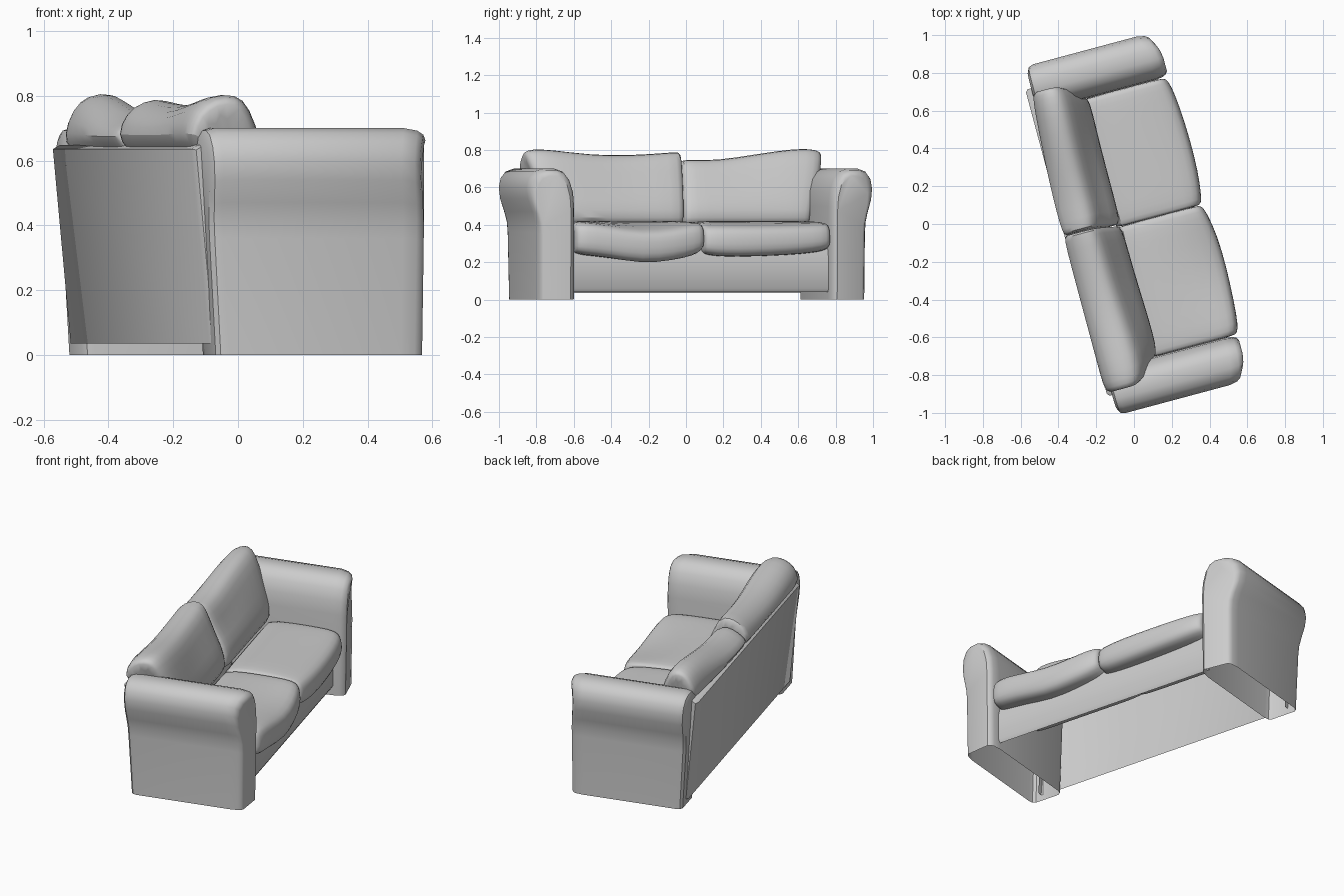
import bpy, bmesh, math
from mathutils import Matrix

if "Cube" in bpy.data.objects:
    bpy.data.objects.remove(bpy.data.objects["Cube"])

TURN = Matrix.Rotation(math.radians(15), 4, 'Z')   # whole sofa is turned on the floor

fabric = bpy.data.materials.new("grey fabric")
fabric.diffuse_color = (0.6, 0.6, 0.6, 1)
fabric.use_nodes = True
fabric.node_tree.nodes["Principled BSDF"].inputs["Base Color"].default_value = fabric.diffuse_color


def finish(name, bm, subdiv=0, angle=40):
    """Turn the part, make an object, add modifiers and smooth shading."""
    bm.transform(TURN)
    mesh = bpy.data.meshes.new(name)
    bm.to_mesh(mesh)
    bm.free()
    mesh.materials.append(fabric)
    ob = bpy.data.objects.new(name, mesh)
    bpy.context.collection.objects.link(ob)
    if subdiv:
        m = ob.modifiers.new("subdivision", 'SUBSURF')
        m.levels = m.render_levels = subdiv
    bpy.ops.object.select_all(action='DESELECT')
    ob.select_set(True)
    bpy.context.view_layer.objects.active = ob
    bpy.ops.object.shade_smooth_by_angle(angle=math.radians(angle))


def loft(rings, closed=True):
    """Skin a list of rings; closed rings also get both ends capped."""
    bm = bmesh.new()
    vs = [[bm.verts.new(p) for p in ring] for ring in rings]
    n = len(vs[0])
    for a, b in zip(vs, vs[1:]):
        for i in range(n if closed else n - 1):
            j = (i + 1) % n
            bm.faces.new((a[i], a[j], b[j], b[i]))
    if closed:
        bm.faces.new(vs[0])
        bm.faces.new(vs[-1])
        bmesh.ops.recalc_face_normals(bm, faces=bm.faces)
    return bm


# Arms: rolled profile (across, height) lofted front to back, open underneath
ARM = [(.706, 0), (.706, .50), (.713, .58), (.735, .645), (.768, .685), (.81, .70),
       (.87, .70), (.915, .685), (.944, .65), (.955, .60), (.948, .54),
       (.925, .47), (.912, .42), (.908, .36), (.905, 0)]
# (position, inset) of each station
ARM_STATIONS = [(-.302, .03), (-.29, .008), (-.265, 0), (.30, 0),
                (.345, .008), (.365, .02), (.374, .038)]


def arm(name, side, shift):
    rings = []
    for u, d in ARM_STATIONS:
        ring = []
        for v, z in ARM:
            vv = .815 + (v - .815) * (1 - d / .13)
            zz = z * (1 - d / .70)
            if u < 0:
                du = shift - .035 * z / .64
            else:      # front leans out a little and curves away at the outer side
                du = .016 * min(z, .5) - .004 - .035 * (max(0, v - .8) / .15) ** 2
            ring.append((u + du, side * vv, zz))
        rings.append(ring)
    bm = loft(rings)
    low = [f for f in bm.faces if all(v.co.z < .001 for v in f.verts)]
    bmesh.ops.delete(bm, geom=low, context='FACES_ONLY')
    finish(name, bm, angle=35)


arm("left_arm", 1, 0)
arm("right_arm", -1, -.006)

# Back panel: leaning sheet with folded sides and top
finish("back_panel", loft([
    [(-.315 + d, v, .035), (-.372 + d, v, .635 - d * .2), (-.35 + d, v, .648 - d * .2),
     (-.24, v, .645)]
    for v, d in ((-.845, .04), (-.845, .012), (-.83, 0), (.82, 0), (.835, .012),
                 (.835, .04))], closed=False))

# Front rail below the seat, open underneath and behind
finish("front_rail", loft([
    [(.295, v, .04), (.307, v, .06), (.307, v, .22), (.29, v, .28),
     (.22, v, .30)]
    for v in (.72, 0, -.72)], closed=False))


# Seat cushions: (position, bow, sag of top front edge, sag of underside, inset)
def seat_cushion(name, stations):
    rings = []
    for v, bow, top, under, d in stations:
        f = .380 + bow - d
        rings.append([(-.09, v, .27 + d), (-.10, v, .33), (-.09, v, .415 - d),
                      (.06, v, .422 - d), (.24, v, .42 - d - top * .3),
                      (f - .035, v, .415 - d - top), (f - .005, v, .39 - d - top),
                      (f + .005, v, .34 - top * .6), (f + .005, v, .27 - under * .8),
                      (f - .02, v, .238 - under + d), (f - .07, v, .23 - under + d),
                      (.10, v, .24 + d)])
    finish(name, loft(rings), subdiv=1, angle=60)


seat_cushion("left_seat_cushion", [
    (.004, -.01, .01, -.01, .02), (.012, -.005, .015, -.005, .008),
    (.06, .0, .02, .0, 0), (.18, .015, .02, .005, 0),
    (.36, .018, .02, .0, 0), (.54, .01, .015, -.01, 0), (.66, -.005, .01, -.025, 0),
    (.70, -.015, 0, -.03, .008), (.708, -.02, 0, -.03, .02)])
seat_cushion("right_seat_cushion", [
    (-.708, -.005, .0, -.01, .02), (-.70, .0, .0, -.01, .008), (-.66, .01, .0, -.005, 0),
    (-.54, .02, .015, .005, 0), (-.34, .03, .05, .045, 0), (-.17, .025, .035, .025, 0),
    (-.05, .005, .01, .0, 0), (.0, -.005, .0, -.02, .008), (.008, -.01, 0, -.03, .02)])


# Back cushions: (foot position, top position, crest height, front shift, inset, rear shift)
def back_cushion(name, stations):
    rings = []
    for vl, vt, h, s, d, w in stations:
        prof = [(-.24 + d, .39, 0), (-.29 + d, .56, .2), (-.36 + d + w * .5, .64, .7),
                (-.388 + d + w, .675, 1), (-.36 + d + w, h - .045, 1),
                (-.295 + w * .5, h - .005 - d * .5, 1), (-.225 + s, h + .003 - d * .5, 1),
                (-.18 + s - d, h - .04, .95), (-.135 + s - d, h - .15, .7),
                (-.08 + s * .6 - d, .53, .2), (-.055 + s * .6 - d, .43, 0),
                (-.09 - d, .385, 0)]
        rings.append([(u, vl + (vt - vl) * t, z) for u, z, t in prof])
    finish(name, loft(rings), subdiv=1, angle=60)


back_cushion("left_back_cushion", [
    (.014, .034, .735, -.02, .02, 0), (.022, .042, .75, -.01, .006, 0),
    (.07, .09, .75, 0, 0, 0), (.22, .24, .745, 0, 0, .0), (.42, .46, .78, .0, 0, .01),
    (.60, .67, .81, .01, 0, .025), (.68, .77, .807, .01, 0, .035),
    (.70, .805, .795, 0, .006, .04), (.708, .817, .785, -.01, .02, .04)])
back_cushion("right_back_cushion", [
    (-.702, -.835, .78, -.01, .02, .01), (-.692, -.825, .795, .0, .006, .005),
    (-.67, -.785, .808, .012, 0, 0),
    (-.60, -.68, .803, .025, 0, 0), (-.42, -.46, .775, .015, 0, 0),
    (-.24, -.25, .772, 0, 0, 0), (-.04, -.02, .788, 0, 0, 0),
    (.005, .03, .795, -.01, .006, 0), (.013, .038, .785, -.02, .02, 0)])
